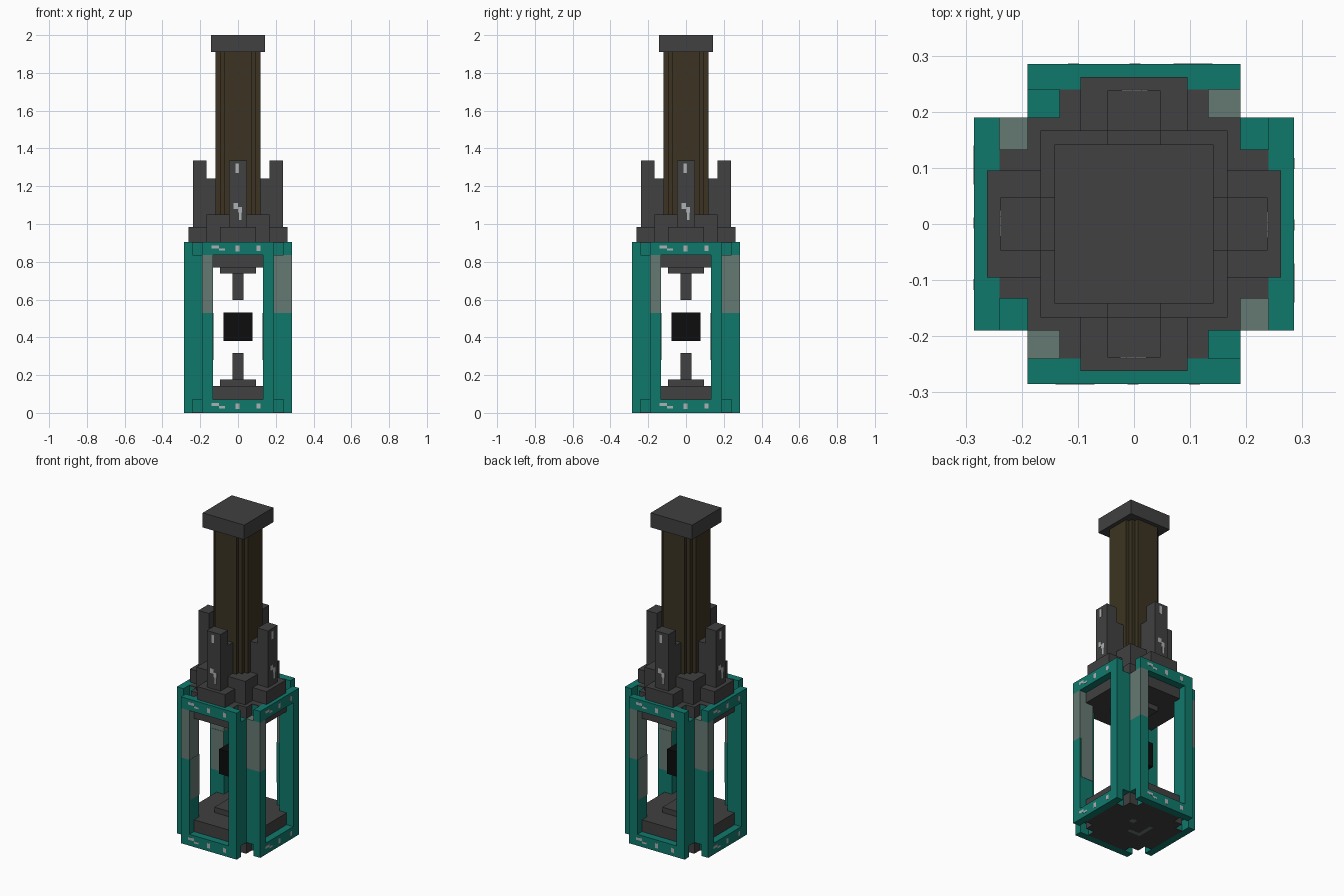
import bpy
import bmesh
from math import pi
from mathutils import Matrix, Vector

cube = bpy.data.objects.get("Cube")
if cube:
    bpy.data.objects.remove(cube)


def material(name, r, g, b):
    m = bpy.data.materials.new(name)
    m.use_nodes = True
    m.diffuse_color = (r, g, b, 1)
    shader = m.node_tree.nodes["Principled BSDF"]
    shader.inputs["Base Color"].default_value = (r, g, b, 1)
    shader.inputs["Roughness"].default_value = 0.8
    return m


TEAL = material("teal", 0.005, 0.19, 0.15)
DARK = material("dark grey", 0.052, 0.052, 0.053)
BROWN = material("dark brown", 0.045, 0.034, 0.016)
BLACK = material("black", 0.004, 0.004, 0.004)
WORN = material("worn grey green", 0.13, 0.19, 0.165)
PALE = material("pale scratch", 0.42, 0.44, 0.45)


def part(name, mat, boxes, sides=1):
    """Boxes given as x, y and z ranges, repeated around the z axis."""
    bm = bmesh.new()
    for x, y, z in boxes:
        low, high = Vector((x[0], y[0], z[0])), Vector((x[1], y[1], z[1]))
        for k in range(sides):
            place = (Matrix.Rotation(k * pi / 2, 4, 'Z')
                     @ Matrix.Translation((low + high) / 2)
                     @ Matrix.Diagonal((high - low).to_4d()))
            bmesh.ops.create_cube(bm, size=1, matrix=place)
    mesh = bpy.data.meshes.new(name)
    bm.to_mesh(mesh)
    bm.free()
    mesh.materials.append(mat)
    ob = bpy.data.objects.new(name, mesh)
    bpy.context.collection.objects.link(ob)


def block(name, mat, half, z, half_y=None):
    hy = half_y or half
    part(name, mat, [((-half, half), (-hy, hy), z)])


# Levels and half widths shared by the cage parts
TOP, RAIL, OUT, MID, IN, GAP = 0.905, 0.07, 0.285, 0.24, 0.19, 0.133
UPPER = TOP - RAIL
WEAR = 0.53

# Cage: outer rails, inner rails and posts on four sides
part("cage_rails", TEAL, [((-IN, IN), (-OUT, -MID), (0, RAIL)),
                          ((-IN, IN), (-OUT, -MID), (UPPER, TOP))], 4)
part("cage_inner_rails", TEAL, [((-GAP, GAP), (-MID, -IN), (0.006, RAIL)),
                                ((-GAP, GAP), (-MID, -IN), (UPPER, TOP - 0.006))], 4)
part("cage_posts", TEAL, [((GAP, IN), (-OUT, -IN), (RAIL, UPPER)),
                          ((-IN, -GAP), (-OUT, -IN), (RAIL, WEAR))], 4)
part("worn_upper_posts", WORN, [((-IN, -GAP), (-OUT, -IN), (WEAR, UPPER))], 4)
part("worn_inner_faces", WORN, [((-GAP, -GAP + 0.002), (-OUT + 0.01, -IN), (0.28, WEAR))], 4)

# End plates closing the cage, with stepped corners
for name, inner, cover in (("bottom", (RAIL, 0.143), (0, 0.006)),
                           ("top", (0.77, UPPER), (TOP - 0.006, TOP))):
    full = (min(inner[0], cover[0]), max(inner[1], cover[1]))
    block(name + "_plate_core", DARK, IN, full)
    part(name + "_plate_arms", DARK, [((-GAP, GAP), (-MID, -IN), inner),
                                      ((-GAP, GAP), (-MID, -IN), cover)], 4)

# Electrodes and floating core
block("lower_electrode_base", DARK, 0.095, (0.143, 0.176))
block("lower_electrode", DARK, 0.028, (0.176, 0.318))
block("upper_electrode_base", DARK, 0.095, (0.738, 0.77))
block("upper_electrode", DARK, 0.028, (0.597, 0.738))
block("floating_core", BLACK, 0.076, (0.38, 0.532))

# Collar and stepped fins around the column foot
block("collar", DARK, 0.167, (TOP, 1.05))
part("collar_arms", DARK, [((-0.095, 0.095), (-0.262, -0.167), (TOP, 0.985))], 4)
part("fins", DARK, [((-0.047, 0.047), (-0.238, -0.167), (0.985, 1.335)),
                    ((-0.047, 0.047), (-0.167, -0.118), (1.05, 1.24))], 4)

# Column with notched corners, and its cap
block("column_wide", BROWN, 0.118, (1.05, 1.91), 0.071)
block("column_deep", BROWN, 0.071, (1.05, 1.91), 0.118)
block("column_corners", BROWN, 0.095, (1.05, 1.91))
block("column_cap", DARK, 0.142, (1.91, 2.0))

# Scratches on the fins, rails and underside
fin = (-0.2395, -0.238)
part("fin_scratches", PALE, [((-0.014, 0.004), fin, (1.27, 1.32)),
                             ((-0.025, 0.0), fin, (1.08, 1.11)),
                             ((0.0, 0.022), fin, (1.06, 1.09)),
                             ((0.006, 0.018), fin, (1.02, 1.06))], 4)
rail = (-OUT - 0.001, -OUT)
part("rail_scratches", PALE, [
    (x, rail, (base + a, base + b))
    for base in (0, UPPER)
    for x, a, b in (((-0.14, -0.1), 0.036, 0.052), ((-0.1, -0.07), 0.024, 0.036),
                    ((-0.012, 0.008), 0.02, 0.05), ((0.098, 0.118), 0.022, 0.05))], 4)
part("underside_marks", WORN, [((-0.09, -0.065), (-0.06, 0.06), (-0.001, 0)),
                               ((-0.065, 0.0), (-0.06, -0.035), (-0.001, 0)),
                               ((0.03, 0.065), (0.03, 0.065), (-0.001, 0))])
